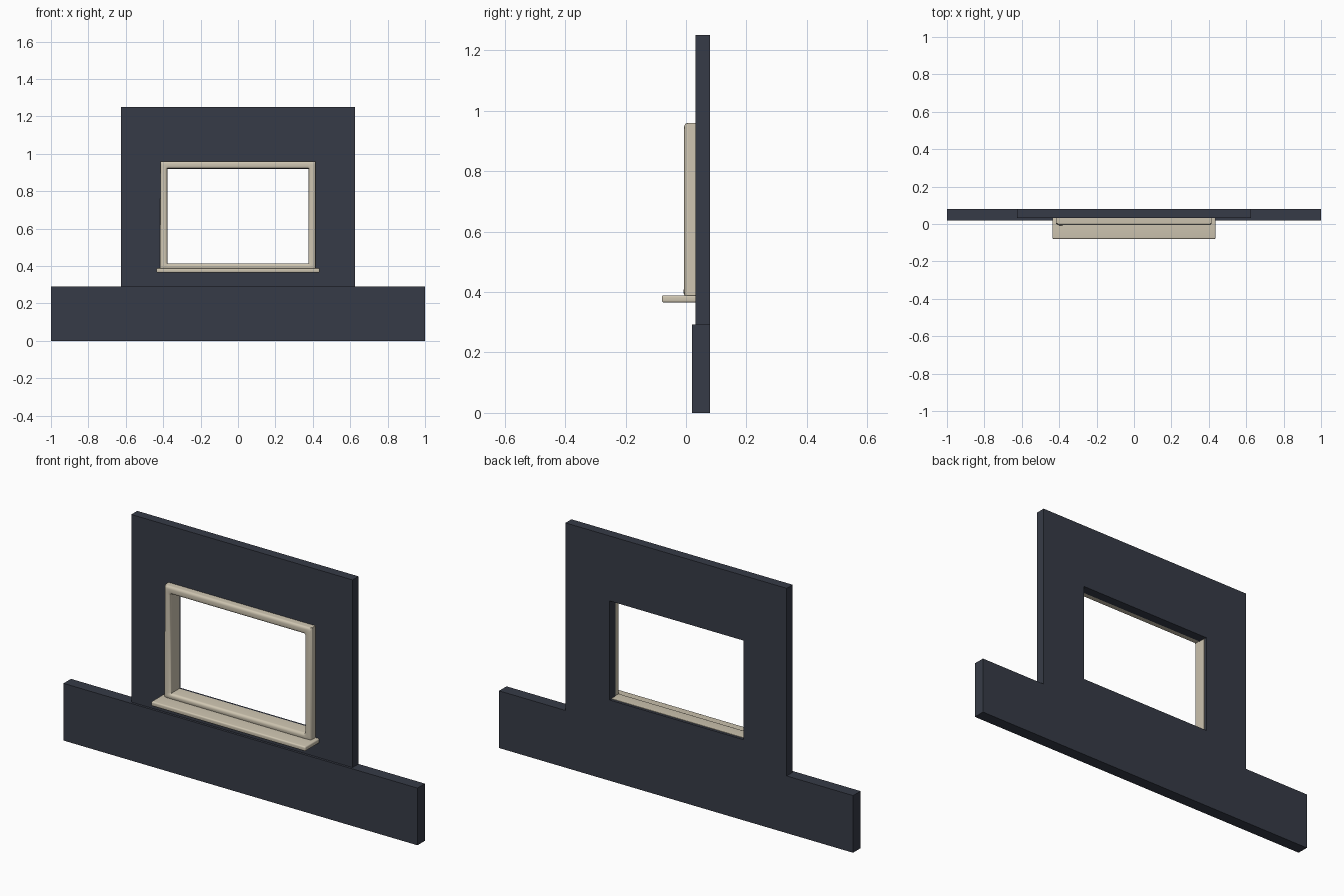
import bpy
import bmesh
from math import radians

cube = bpy.data.objects.get("Cube")
if cube:
    bpy.data.objects.remove(cube, do_unlink=True)


def material(name, rgb):
    mat = bpy.data.materials.new(name)
    mat.use_nodes = True
    mat.diffuse_color = (*rgb, 1)
    mat.node_tree.nodes["Principled BSDF"].inputs["Base Color"].default_value = (*rgb, 1)
    return mat


wall_paint = material("dark slate", (0.037, 0.044, 0.063))
trim_paint = material("warm cream", (0.62, 0.56, 0.44))


def finish(name, bm, mat):
    bmesh.ops.recalc_face_normals(bm, faces=bm.faces)
    mesh = bpy.data.meshes.new(name)
    bm.to_mesh(mesh)
    bm.free()
    mesh.materials.append(mat)
    obj = bpy.data.objects.new(name, mesh)
    bpy.context.collection.objects.link(obj)
    return obj


def box(name, x, y, z, mat):
    """Box from (low, high) extents on each axis."""
    bm = bmesh.new()
    bmesh.ops.create_cube(bm, size=1)
    for v in bm.verts:
        v.co = [sum(r) / 2 + c * (r[1] - r[0]) for c, r in zip(v.co, (x, y, z))]
    return finish(name, bm, mat)


def pierced_slab(name, outer, inner, y, mat):
    """Upright slab with a rectangular opening; rectangles are x0, x1, z0, z1."""
    bm = bmesh.new()

    def loop(rect, depth):
        x0, x1, z0, z1 = rect
        return [bm.verts.new((px, depth, pz))
                for px, pz in ((x0, z0), (x1, z0), (x1, z1), (x0, z1))]

    rings = [loop(outer, y[0]), loop(inner, y[0]), loop(inner, y[1]), loop(outer, y[1])]
    for k in range(4):
        a, b = rings[k], rings[(k + 1) % 4]
        for i in range(4):
            j = (i + 1) % 4
            bm.faces.new((a[i], a[j], b[j], b[i]))
    return finish(name, bm, mat)


def round_edges(obj, width, rule=None):
    """Bevel the edges whose two ends satisfy the rule, then smooth."""
    bm = bmesh.new()
    bm.from_mesh(obj.data)
    edges = [e for e in bm.edges if rule is None or all(rule(v.co) for v in e.verts)]
    bmesh.ops.bevel(bm, geom=edges, offset=width, segments=5, profile=0.5,
                    affect='EDGES', clamp_overlap=True)
    bm.to_mesh(obj.data)
    bm.free()
    bpy.ops.object.select_all(action='DESELECT')
    obj.select_set(True)
    bpy.context.view_layer.objects.active = obj
    bpy.ops.object.shade_smooth_by_angle(angle=radians(35))


# Wall: low wide base and upright panel with the window opening
box("wall_base", (-1, 1), (0.02, 0.08), (0, 0.292), wall_paint)
pierced_slab("wall_panel", (-0.625, 0.625, 0, 1.25), (-0.38, 0.376, 0.412, 0.918),
             (0.032, 0.08), wall_paint)

# Window trim: rounded surround seated in the opening
frame = pierced_slab("window_frame", (-0.415, 0.415, 0.38, 0.96),
                     (-0.378, 0.378, 0.414, 0.921), (-0.006, 0.066), trim_paint)
round_edges(frame, 0.013, lambda co: co.y < 0)

# Projecting sill below the window
sill = box("window_sill", (-0.436, 0.436), (-0.08, 0.06), (0.365, 0.389), trim_paint)
round_edges(sill, 0.007)
